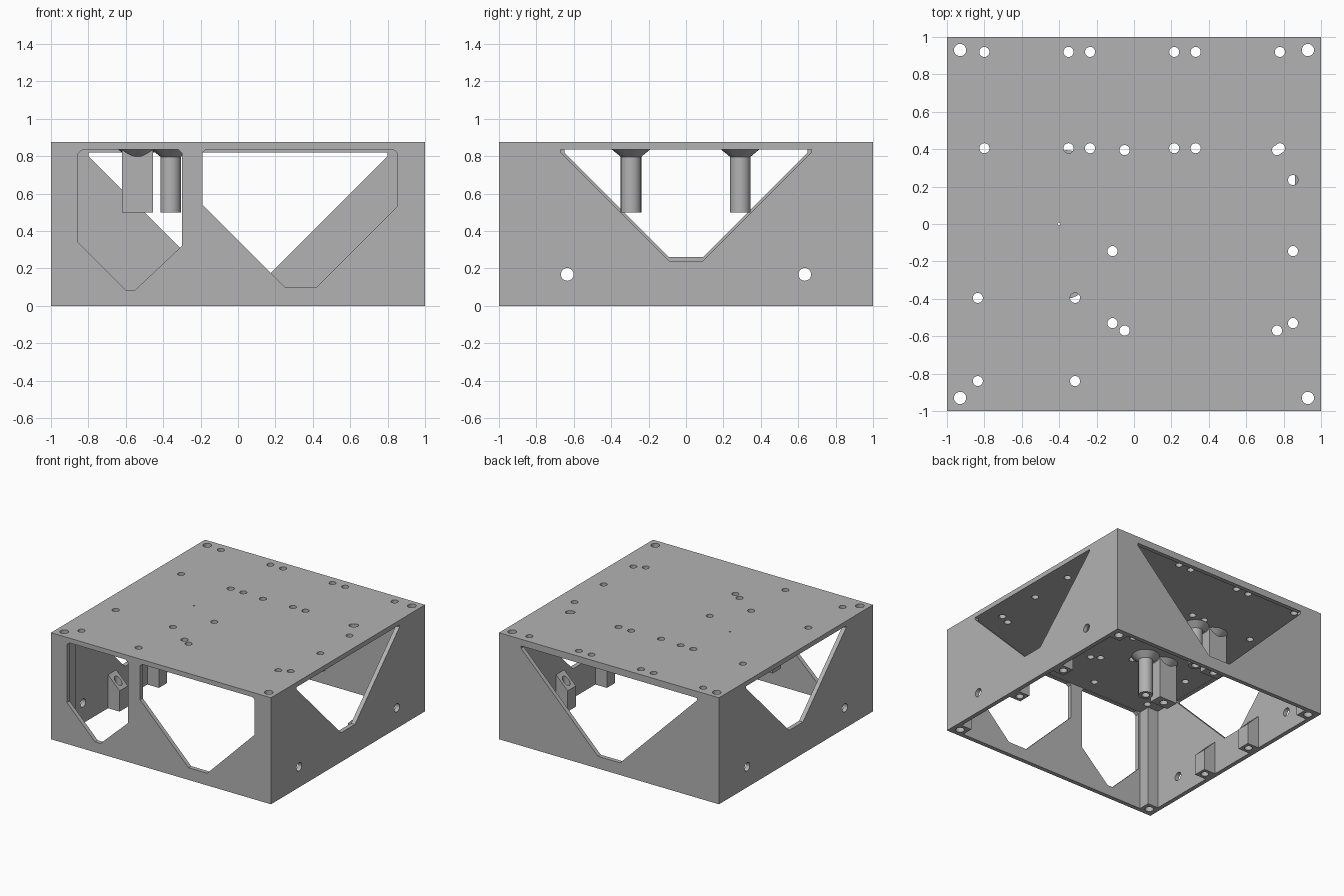
import bpy, bmesh
from mathutils import Matrix, Vector

if "Cube" in bpy.data.objects:
    bpy.data.objects.remove(bpy.data.objects["Cube"])

HEIGHT, WALL, CEILING = 0.875, 0.035, 0.838

grey = bpy.data.materials.new("light_grey_plastic")
grey.use_nodes = True
grey.diffuse_color = (0.45, 0.45, 0.45, 1)
grey.node_tree.nodes["Principled BSDF"].inputs["Base Color"].default_value = grey.diffuse_color


def finish(name, bm):
    bmesh.ops.recalc_face_normals(bm, faces=bm.faces)
    mesh = bpy.data.meshes.new(name)
    bm.to_mesh(mesh)
    bm.free()
    mesh.materials.append(grey)
    obj = bpy.data.objects.new(name, mesh)
    bpy.context.collection.objects.link(obj)
    return obj


def box(name, lo, hi):
    bm = bmesh.new()
    lo, hi = Vector(lo), Vector(hi)
    size = Matrix.Diagonal((*(hi - lo), 1))
    bmesh.ops.create_cube(bm, size=1, matrix=Matrix.Translation((lo + hi) / 2) @ size)
    return finish(name, bm)


def prism(name, profile, axis, start, end):
    """Extrude a (horizontal, z) profile along the x or y axis."""
    bm = bmesh.new()
    place = lambda u, z: (start, u, z) if axis == "x" else (u, start, z)
    face = bm.faces.new([bm.verts.new(place(u, z)) for u, z in profile])
    ext = bmesh.ops.extrude_face_region(bm, geom=[face])
    move = (end - start, 0, 0) if axis == "x" else (0, end - start, 0)
    verts = [g for g in ext["geom"] if isinstance(g, bmesh.types.BMVert)]
    bmesh.ops.translate(bm, verts=verts, vec=move)
    return finish(name, bm)


def rods(name, spots, z0, z1, r0, r1=None, turn=None):
    """One mesh of upright round rods; turn lays them along another axis."""
    bm = bmesh.new()
    for x, y, *own in spots:
        radius = own[0] if own else r0
        bmesh.ops.create_cone(bm, cap_ends=True, segments=24, radius1=radius,
                              radius2=r1 or radius, depth=z1 - z0,
                              matrix=Matrix.Translation((x, y, (z0 + z1) / 2)))
    if turn:
        bm.transform(turn)
    return finish(name, bm)


def boolean(obj, tool, operation="DIFFERENCE"):
    tool.hide_render = True
    mod = obj.modifiers.new("cut", "BOOLEAN")
    mod.object, mod.operation = tool, operation
    mod.solver, mod.use_self = "EXACT", True
    graph = bpy.context.evaluated_depsgraph_get()
    mesh = bpy.data.meshes.new_from_object(obj.evaluated_get(graph))
    obj.modifiers.clear()
    obj.data = mesh
    bpy.data.objects.remove(tool)


def smooth(obj):
    bpy.ops.object.select_all(action="DESELECT")
    obj.select_set(True)
    bpy.context.view_layer.objects.active = obj
    bpy.ops.object.shade_smooth_by_angle()


# Open-bottomed shell
shell = box("shell", (-1, -1, 0), (1, 1, HEIGHT))
inner = 1 - WALL
boolean(shell, box("cavity", (-inner, -inner, -1), (inner, inner, CEILING)))

# Wall windows
front_narrow = [(-.855, .815), (-.83, .836), (-.32, .836), (-.3, .815),
                (-.3, .32), (-.55, .085), (-.6, .085), (-.855, .34)]
front_wide = [(-.19, .82), (-.17, .836), (.83, .836), (.85, .82),
              (.85, .53), (.42, .1), (.25, .1), (-.19, .54)]
back = [(-.8, .82), (.8, .82), (.8, .8), (.1, .1), (-.1, .1), (-.8, .8)]


def side(bottom):
    top = .09 + .82 - bottom
    return [(-top, .836), (top, .836), (top, .82), (.09, bottom), (-.09, bottom), (-top, .82)]


for profile, axis, start in ((front_narrow, "y", -1.1), (front_wide, "y", -1.1), (back, "y", .9),
                             (side(.24), "x", .9), (side(.26), "x", -1.1)):
    boolean(shell, prism("window_cutter", profile, axis, start, start + .2))

# Screw holes through the top plate
holes = [(x, y) for y in (.92, .405) for x in (-.8, -.35, -.235, .215, .33, .78)]
holes += [(x, y) for x in (-.835, -.315) for y in (-.395, -.84)]
holes += [(x, y) for x in (-.115, .85) for y in (-.145, -.53)]
holes += [(x, y) for x in (-.05, .765) for y in (.395, -.57)]
holes += [(.85, .235), (-.4, 0, .008)]
corners = [(x, y) for x in (-1, 1) for y in (-1, 1)]
corner_holes = [(x * .93, y * .93, .033) for x, y in corners]
boolean(shell, rods("hole_cutter", holes + corner_holes, .7, 1, .027))

# Cross holes low in the two side walls
lay = Matrix.Rotation(1.5707963, 4, "Y")
boolean(shell, rods("cross_hole_cutter", [(-.168, -.635), (-.168, .635)], -1.2, 1.2, .034, turn=lay))
smooth(shell)

# Corner posts with long screw bores
for x, y in corners:
    xs, ys = sorted((x * .87, x * inner)), sorted((y * .87, y * inner))
    post = box("corner_post", (xs[0], ys[0], 0), (xs[1], ys[1], CEILING))
    boolean(post, rods("bore_cutter", [(x * .93, y * .93)], -1, 1, .033))
    smooth(post)

# Sloped screw blocks at the foot of the side walls
for x, s in corners:
    y = s * .255
    foot = [(x * inner, 0), (x * .86, 0), (x * .86, .17), (x * inner, .275)]
    block = prism("foot_block", foot, "y", y - .054, y + .054)
    boolean(block, rods("bore_cutter", [(x * .91, y)], -1, 1, .03))
    smooth(block)

# Hanging standoffs: a square and a round one at each end, flared at the ceiling
for y in (-.294, .29):
    square = box("square_standoff", (-.62, y - .055, .5), (-.455, y + .055, CEILING))
    round_post = rods("round_standoff", [(-.36, y)], .5, CEILING, .055)
    for post, x in ((square, -.538), (round_post, -.36)):
        boolean(post, rods("socket_cutter", [(x, y)], .4, .62, .03))
        smooth(post)
        smooth(rods("standoff_flare", [(x, y)], .797, CEILING, .055, .105))
